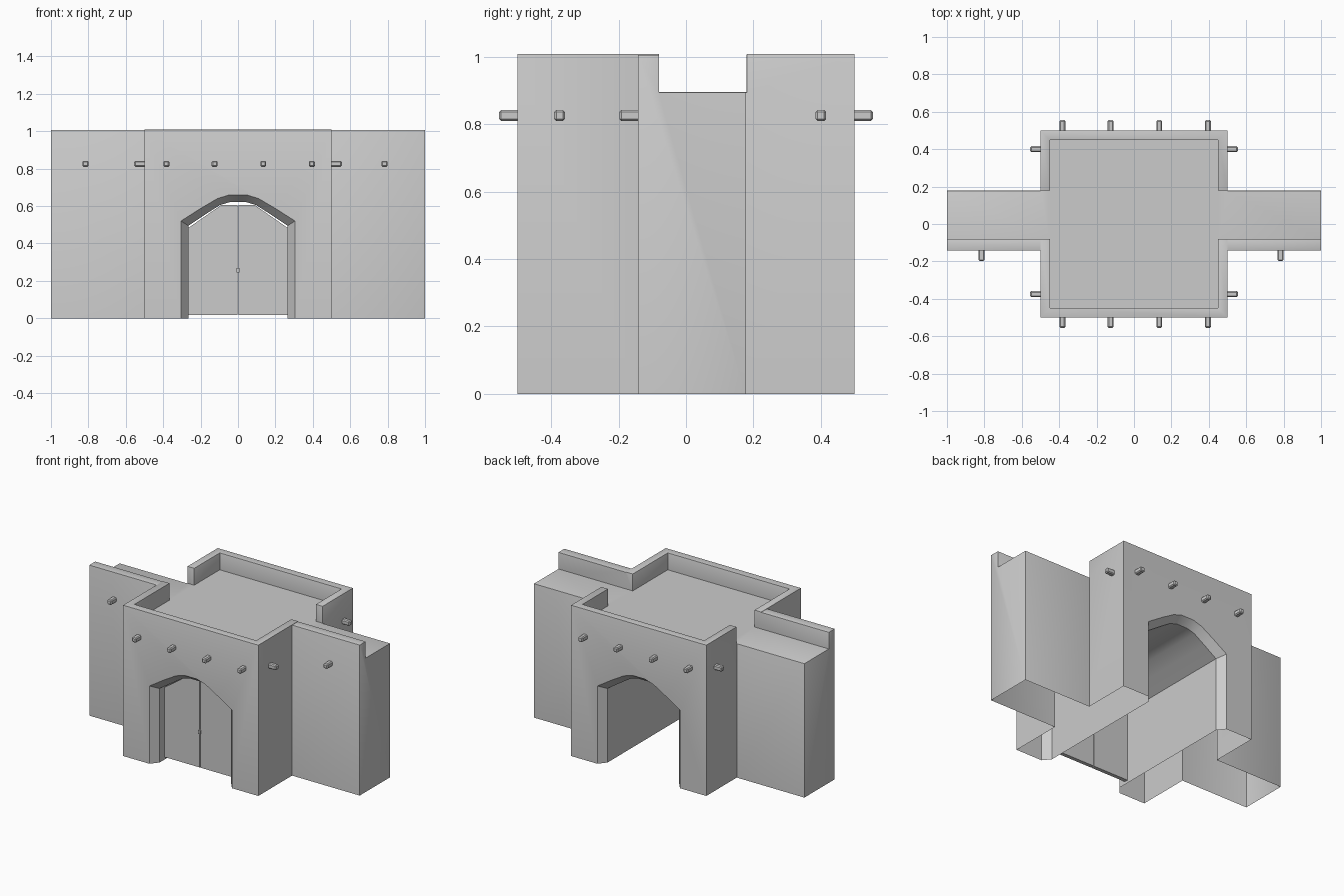
import bpy, bmesh
from mathutils import Vector

if "Cube" in bpy.data.objects:
    bpy.data.objects.remove(bpy.data.objects["Cube"])


def make_object(name, bm):
    bmesh.ops.recalc_face_normals(bm, faces=bm.faces[:])
    mesh = bpy.data.meshes.new(name)
    bm.to_mesh(mesh)
    bm.free()
    ob = bpy.data.objects.new(name, mesh)
    bpy.context.collection.objects.link(ob)
    return ob


def loft(name, rings):
    """Closed solid through a series of matching rings of 3D points."""
    bm = bmesh.new()
    loops = [[bm.verts.new(p) for p in ring] for ring in rings]
    n = len(loops[0])
    for a, b in zip(loops, loops[1:]):
        for i in range(n):
            j = (i + 1) % n
            bm.faces.new((a[i], a[j], b[j], b[i]))
    bm.faces.new(loops[0])
    bm.faces.new(loops[-1][::-1])
    return make_object(name, bm)


def box(name, lo, hi, bevel=0.0):
    (x0, y0, z0), (x1, y1, z1) = lo, hi
    ob = loft(name, [[(x0, y0, z), (x1, y0, z), (x1, y1, z), (x0, y1, z)] for z in (z0, z1)])
    if bevel:
        m = ob.modifiers.new("bevel", 'BEVEL')
        m.width, m.segments = bevel, 1
    return ob


def boolean(ob, cutter, op):
    m = ob.modifiers.new("bool", 'BOOLEAN')
    m.operation, m.object, m.solver = op, cutter, 'EXACT'
    bpy.context.view_layer.objects.active = ob
    bpy.ops.object.modifier_apply(modifier=m.name)
    bpy.data.objects.remove(cutter)


# Tower block joined with the side walls
tower = box("gate_tower", (-.5, -.5, 0), (.5, .5, 1.008))
boolean(tower, box("side_walls", (-1, -.143, 0), (1, .178, 1.006)), 'UNION')

# Sunken roof and wall walk, leaving the parapets
half = [(.45, -.45), (.45, -.08), (1.2, -.08), (1.2, .18), (.45, .18), (.45, .45)]
plus = half + [(-x, y) for x, y in reversed(half)]
boolean(tower, loft("roof_cut", [[(x, y, z) for x, y in plus] for z in (.895, 1.3)]), 'DIFFERENCE')

# Arched passage with splayed mouths
outer = [(.305, -.1), (.305, .52), (.2, .587), (.11, .64), (.045, .66)]
inner = [(.265, -.1), (.265, .495), (.175, .555), (.095, .606), (.04, .622)]


def arch_ring(profile, y):
    pts = profile + [(-x, z) for x, z in reversed(profile)]
    return [(x, y, z) for x, z in pts]


stations = [(outer, -.6), (outer, -.5), (inner, -.45), (inner, .45), (outer, .5), (outer, .6)]
boolean(tower, loft("passage_cut", [arch_ring(p, y) for p, y in stations]), 'DIFFERENCE')

# Open underside, and softened upper and wall-end edges
bm = bmesh.new()
bm.from_mesh(tower.data)
bmesh.ops.remove_doubles(bm, verts=bm.verts[:], dist=1e-5)
bmesh.ops.dissolve_limit(bm, angle_limit=.01, verts=bm.verts[:], edges=bm.edges[:])
under = [f for f in bm.faces if all(v.co.z < .001 for v in f.verts)]
bmesh.ops.delete(bm, geom=under, context='FACES')


def softened(e):
    if len(e.link_faces) != 2 or not e.is_convex or e.calc_face_angle(0) < .6:
        return False
    a, b = (v.co for v in e.verts)
    return min(a.z, b.z) > .85 or min(abs(a.x), abs(b.x)) > .95


bmesh.ops.bevel(bm, geom=[e for e in bm.edges if softened(e)], offset=.012,
                offset_type='OFFSET', segments=2, profile=.5, affect='EDGES',
                clamp_overlap=True)
bm.to_mesh(tower.data)
bm.free()

# Two door leaves closed just inside the front mouth
for side, name in ((-1, "left_door"), (1, "right_door")):
    prof = [(.003, .018), (.264, .018), (.264, .484), (.09, .605), (.003, .605)]
    loft(name, [[(side * x, y, z) for x, z in prof] for y in (-.40, -.375)])
box("door_latch", (-.007, -.41, .245), (.007, -.37, .27))

# Projecting roof beams
S, Z, SINK = .016, .826, .02


def beam(name, x, y, direction):
    d = Vector(direction)
    a, b = Vector((x, y, Z)) - d * SINK, Vector((x, y, Z)) + d * .055
    pad = Vector((S * (1 - abs(d.x)), S * (1 - abs(d.y)), S))
    lo = Vector(map(min, a, b)) - pad
    hi = Vector(map(max, a, b)) + pad
    return box(name, lo, hi, .006)


for x in (-.383, -.125, .135, .395):
    beam("front_beam", x, -.5, (0, -1, 0))
    beam("back_beam", x, .5, (0, 1, 0))
for y in (-.375, .4):
    beam("right_beam", .5, y, (1, 0, 0))
    beam("left_beam", -.5, y, (-1, 0, 0))
for x in (-.815, .783):
    beam("wall_beam", x, -.143, (0, -1, 0))

# Smooth the rounded edges while flat faces stay crisp
bpy.ops.object.select_all(action='DESELECT')
tower.select_set(True)
bpy.context.view_layer.objects.active = tower
bpy.ops.object.shade_smooth_by_angle(angle=.6)
